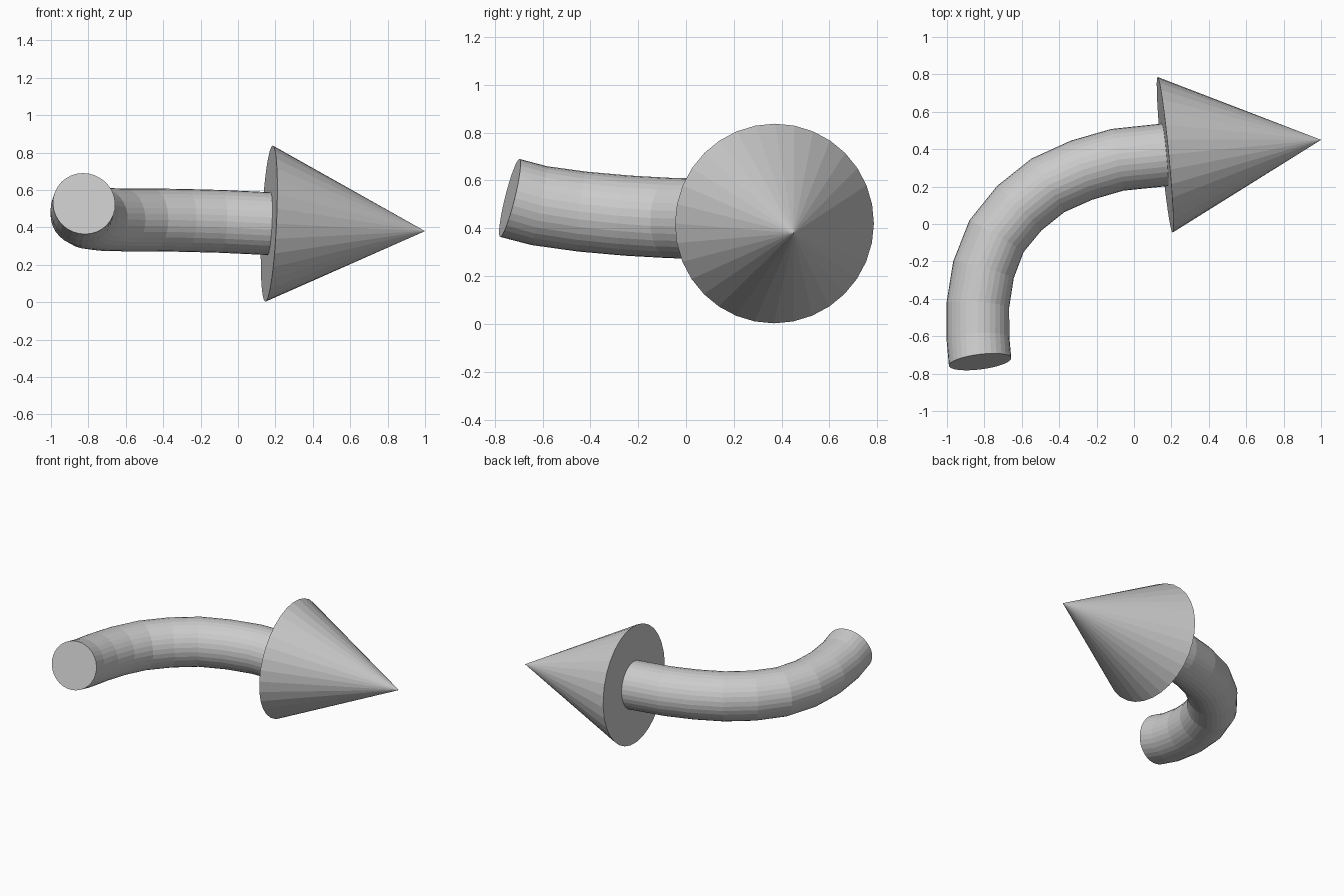
import bpy, bmesh, math
from mathutils import Vector

if "Cube" in bpy.data.objects:
    bpy.data.objects.remove(bpy.data.objects["Cube"])

SIDES = 32
SHAFT_R, HEAD_R = 0.168, 0.418

# centre line of the bent shaft, tail first
PATH = [Vector(p) for p in (
    (-0.823, -0.737, 0.527), (-0.834, -0.615, 0.495), (-0.835, -0.435, 0.470),
    (-0.805, -0.245, 0.453), (-0.735, -0.065, 0.443), (-0.613, 0.085, 0.440),
    (-0.460, 0.207, 0.440), (-0.280, 0.288, 0.437), (-0.090, 0.343, 0.432),
    (0.166, 0.370, 0.420))]
TIP = Vector((1.0, 0.45, 0.38))
HEAD_DIR = (TIP - PATH[-1]).normalized()


def add_ring(bm, centre, normal, radius):
    """Circle of vertices around centre, facing along normal."""
    side = normal.cross(Vector((0, 0, 1))).normalized()
    up = side.cross(normal)
    angles = [2 * math.pi * i / SIDES for i in range(SIDES)]
    return [bm.verts.new(centre + radius * (side * math.cos(a) + up * math.sin(a)))
            for a in angles]


def finish(bm, name):
    bmesh.ops.recalc_face_normals(bm, faces=bm.faces)
    mesh = bpy.data.meshes.new(name)
    bm.to_mesh(mesh)
    bm.free()
    bpy.context.collection.objects.link(bpy.data.objects.new(name, mesh))


# bent round shaft
bm = bmesh.new()
rings = []
for i, p in enumerate(PATH):
    if i == 0:
        normal = Vector((-0.12, 0.96, -0.24)).normalized()
    elif i == len(PATH) - 1:
        normal = HEAD_DIR
    else:
        normal = ((p - PATH[i - 1]).normalized()
                  + (PATH[i + 1] - p).normalized()).normalized()
    rings.append(add_ring(bm, p, normal, SHAFT_R))
for a, b in zip(rings, rings[1:]):
    for j in range(SIDES):
        k = (j + 1) % SIDES
        bm.faces.new((a[j], a[k], b[k], b[j]))
bm.faces.new(rings[0])
# shaft runs slightly into the head so the end cap is hidden
for v in rings[-1]:
    v.co += HEAD_DIR * 0.02
bm.faces.new(rings[-1])
finish(bm, "arrow_shaft")

# cone head
bm = bmesh.new()
base = add_ring(bm, PATH[-1], HEAD_DIR, HEAD_R)
tip = bm.verts.new(TIP)
for j in range(SIDES):
    bm.faces.new((base[j], base[(j + 1) % SIDES], tip))
bm.faces.new(base)
finish(bm, "arrow_head")
